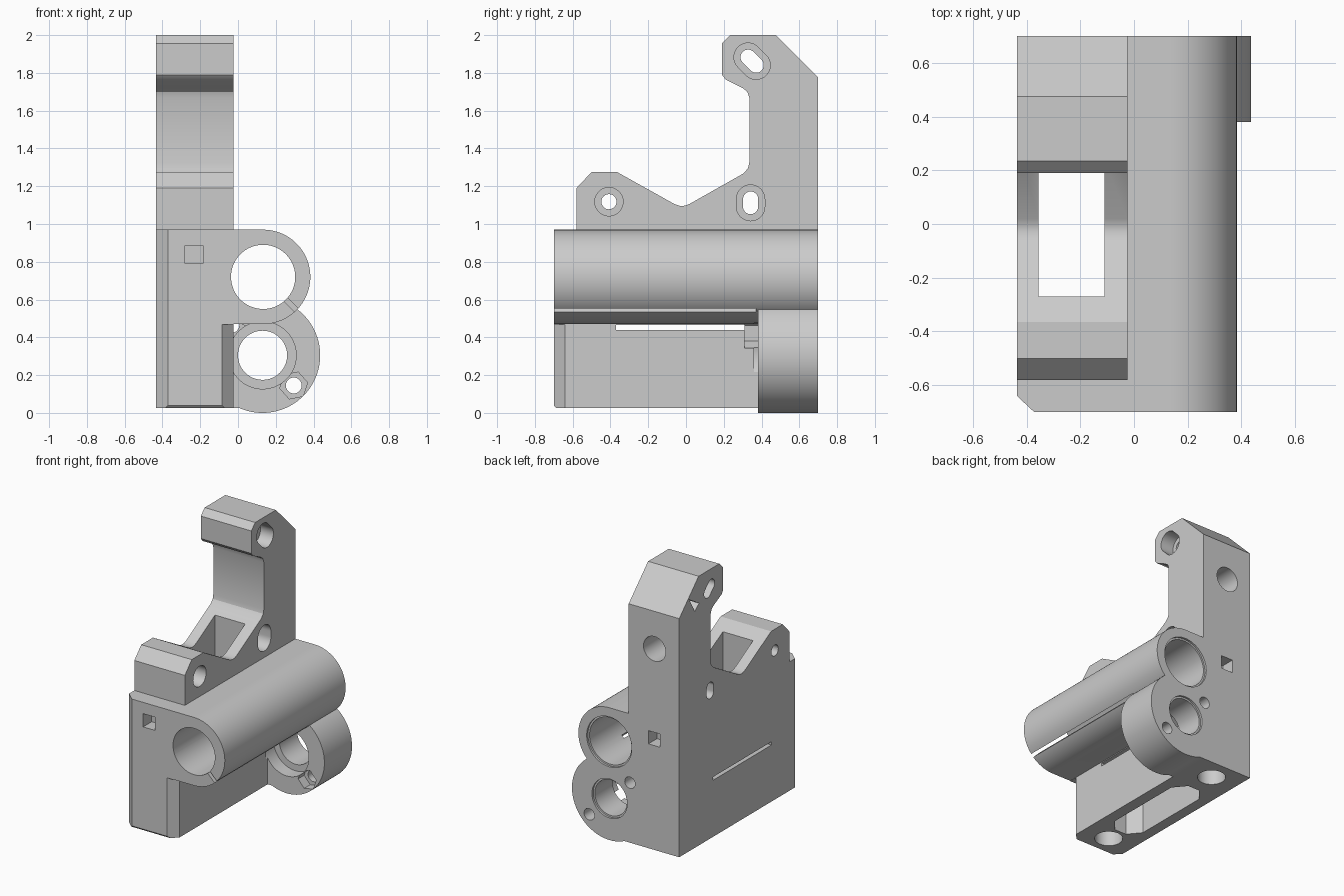
import bpy, bmesh, math
from mathutils import Vector

if "Cube" in bpy.data.objects:
    bpy.data.objects.remove(bpy.data.objects["Cube"])

grey = bpy.data.materials.new("grey plastic")
grey.diffuse_color = (0.6, 0.6, 0.6, 1)
grey.use_nodes = True
grey.node_tree.nodes["Principled BSDF"].inputs["Base Color"].default_value = grey.diffuse_color


def prism(name, pts, axis, lo, hi):
    """Extrude a 2D outline along an axis: x uses (y,z), y uses (x,z), z uses (x,y)."""
    place = {"x": lambda a, b, t: (t, a, b),
             "y": lambda a, b, t: (a, t, b),
             "z": lambda a, b, t: (a, b, t)}[axis]
    bm = bmesh.new()
    face = bm.faces.new([bm.verts.new(place(a, b, lo)) for a, b in pts])
    new = bmesh.ops.extrude_face_region(bm, geom=[face])["geom"]
    shift = Vector(place(0, 0, hi - lo))
    bmesh.ops.translate(bm, vec=shift, verts=[v for v in new if isinstance(v, bmesh.types.BMVert)])
    bmesh.ops.recalc_face_normals(bm, faces=bm.faces)
    mesh = bpy.data.meshes.new(name)
    bm.to_mesh(mesh)
    bm.free()
    mesh.materials.append(grey)
    ob = bpy.data.objects.new(name, mesh)
    bpy.context.collection.objects.link(ob)
    return ob


def circle(a, b, r, n=64, turn=0.0):
    return [(a + r * math.cos(turn + math.tau * i / n), b + r * math.sin(turn + math.tau * i / n))
            for i in range(n)]


def rect(a0, a1, b0, b1):
    return [(a0, b0), (a1, b0), (a1, b1), (a0, b1)]


def stadium(a, b, half, angle, r, n=24):
    """Slot outline with round ends, stretched by half along angle."""
    pts = []
    for end in (0, 1):
        s = 1 - 2 * end
        ca, cb = a + s * half * math.cos(angle), b + s * half * math.sin(angle)
        for i in range(n + 1):
            t = angle - math.pi / 2 + math.pi * (end + i / n)
            pts.append((ca + r * math.cos(t), cb + r * math.sin(t)))
    return pts


def combine(target, pts, axis, lo, hi, op="DIFFERENCE"):
    tool = prism("tool", pts, axis, lo, hi)
    mod = target.modifiers.new("cut", "BOOLEAN")
    mod.operation, mod.solver, mod.object = op, "EXACT", tool
    bpy.context.view_layer.objects.active = target
    bpy.ops.object.modifier_apply(modifier=mod.name)
    bpy.data.objects.remove(tool, do_unlink=True)


# Main plate with hooked column and V notch
L, R = -0.435, -0.025
profile = [(-0.70, 0.04), (-0.685, 0.025), (0.70, 0.025), (0.70, 1.775), (0.475, 2.0), (0.235, 2.0),
           (0.19, 1.955), (0.19, 1.79), (0.21, 1.765), (0.30, 1.72), (0.325, 1.70), (0.335, 1.67),
           (0.335, 1.325), (0.328, 1.295), (0.305, 1.268), (0.02, 1.107), (-0.005, 1.097),
           (-0.03, 1.095), (-0.06, 1.105), (-0.365, 1.275), (-0.50, 1.275), (-0.58, 1.19),
           (-0.58, 0.97), (-0.70, 0.97)]
bracket = prism("rod_bracket", profile, "x", L, R)

# Upper tube, lower ring and the webs joining them to the plate
TX, TZ, RX, RZ = 0.133, 0.72, 0.13, 0.305
for pts, lo in ((rect(-0.1, TX, 0.47, 0.97), -0.70), (circle(TX, TZ, 0.25, 96), -0.70),
                (rect(-0.1, 0.01, 0.025, 0.6), 0.38), (rect(-0.1, RX, RZ, 0.6), 0.38),
                (circle(RX, RZ, 0.305, 96), 0.38)):
    combine(bracket, pts, "y", lo, 0.70, "UNION")

# Tube bore, rear lip and lengthwise clamping slit
combine(bracket, circle(TX, TZ, 0.17), "y", -0.8, 0.8)
combine(bracket, circle(TX, TZ, 0.183), "y", 0.685, 0.8)
w = 0.009
slit = [(TX + 0.10 - w, TZ - 0.10 - w), (TX + 0.20 - w, TZ - 0.20 - w),
        (TX + 0.20 + w, TZ - 0.20 + w), (TX + 0.10 + w, TZ - 0.10 + w)]
combine(bracket, slit, "y", -0.8, 0.37)

# Ring bore, front seat, screw holes and hex nut pockets
combine(bracket, circle(RX, RZ, 0.13), "y", 0.2, 0.8)
combine(bracket, circle(RX, RZ, 0.178), "y", 0.36, 0.48)
combine(bracket, circle(RX, RZ, 0.143), "y", 0.685, 0.8)
combine(bracket, circle(0.295, 0.145, 0.042, 32), "y", 0.3, 0.8)
combine(bracket, circle(0.295, 0.145, 0.075, 6, 0.2), "y", 0.3, 0.45)
combine(bracket, circle(-0.035, 0.465, 0.042, 32), "y", 0.4, 0.8)
combine(bracket, circle(-0.03, 0.42, 0.08, 6, 0.5), "y", 0.31, 0.45)

# Chamfered front uprights
combine(bracket, [(-0.5, -0.58), (-0.5, -0.8), (-0.264, -0.8)], "z", -0.1, 1.0)
combine(bracket, [(-0.085, -0.701), (0.0, -0.701), (0.0, -0.62), (R, -0.64)], "z", -0.1, 0.468)

# Open pocket from the top and long octagonal pocket from below
combine(bracket, rect(-0.355, -0.11, -0.27, 0.24), "z", 0.3, 1.5)
pocket = [(-0.355, -0.33), (-0.28, -0.42), (-0.185, -0.42), (-0.11, -0.33),
          (-0.11, 0.26), (-0.185, 0.35), (-0.28, 0.35), (-0.355, 0.26)]
combine(bracket, pocket, "z", -0.1, 0.462)

# Thin side slit
combine(bracket, rect(-0.37, 0.31, 0.44, 0.464), "x", -0.6, 0.0)

# Round holes in the underside and rear of the column
for y in (-0.54, 0.54):
    combine(bracket, circle(-0.23, y, 0.095, 48), "z", -0.1, 0.36)
combine(bracket, circle(-0.235, 1.5, 0.09, 48), "y", 0.48, 0.8)

# Square sockets at both ends
combine(bracket, rect(-0.28, -0.185, 0.79, 0.887), "y", -0.8, -0.6)
combine(bracket, rect(-0.28, -0.185, 0.79, 0.887), "y", 0.6, 0.8)

# Counterbored cross holes: one round, two slotted
for y, z, half, ang in ((-0.408, 1.118, 0.0, 0.0), (0.342, 1.112, 0.02, math.pi / 2),
                        (0.35, 1.862, 0.03, -math.pi / 4)):
    wide = stadium(y, z, half, ang, 0.075) if half else circle(y, z, 0.075, 48)
    thin = stadium(y, z, half, ang, 0.04) if half else circle(y, z, 0.04, 48)
    combine(bracket, thin, "x", -0.6, 0.1)
    combine(bracket, wide, "x", -0.13, 0.1)

# Small triangular pocket on the left of the hook
combine(bracket, [(0.585, 1.87), (0.47, 1.80), (0.52, 1.76)], "x", -0.6, -0.36)

bpy.ops.object.select_all(action="DESELECT")
bracket.select_set(True)
bpy.context.view_layer.objects.active = bracket
bpy.ops.object.shade_smooth_by_angle(angle=math.radians(25))
